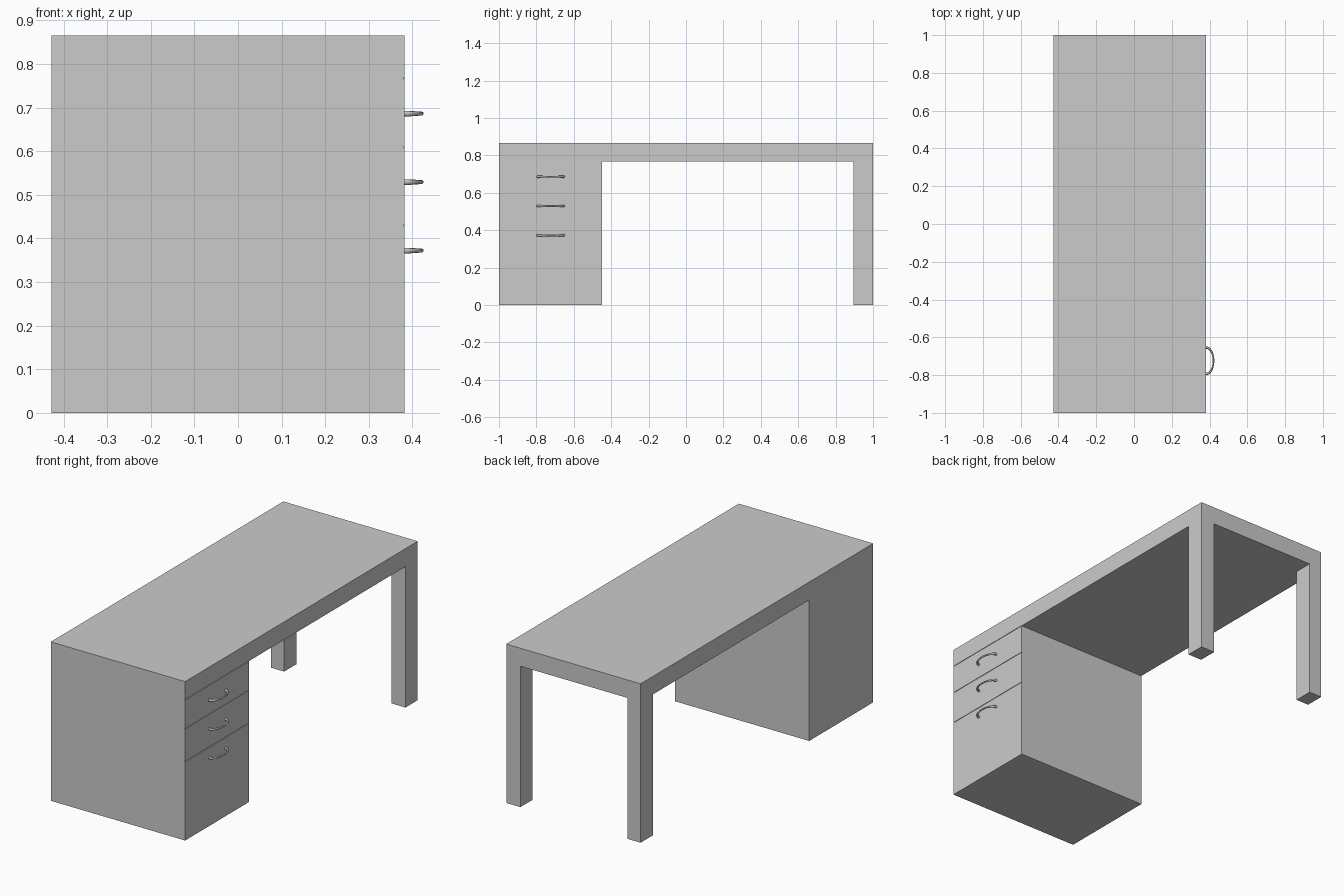
import bpy, bmesh, math

if "Cube" in bpy.data.objects:
    bpy.data.objects.remove(bpy.data.objects["Cube"])

X0, X1 = -0.427, 0.382      # back and drawer side of the desk
TOP, UNDER = 0.865, 0.767   # desktop top and underside


def link_mesh(name, bm):
    bmesh.ops.recalc_face_normals(bm, faces=bm.faces)
    me = bpy.data.meshes.new(name)
    bm.to_mesh(me)
    bm.free()
    ob = bpy.data.objects.new(name, me)
    bpy.context.collection.objects.link(ob)
    return ob


def add_box(bm, x, y, z):
    vs = bmesh.ops.create_cube(bm, size=1)["verts"]
    for v in vs:
        for i, (a, b) in enumerate((x, y, z)):
            v.co[i] = a + (v.co[i] + 0.5) * (b - a)


# Desk body: side profile (cabinet, desktop, leg end) extruded through the depth
profile = [(-1, 0), (-0.45, 0), (-0.45, UNDER), (0.895, UNDER),
           (0.895, 0), (1, 0), (1, TOP), (-1, TOP)]
bm = bmesh.new()
face = bm.faces.new([bm.verts.new((X0, y, z)) for y, z in profile])
ext = bmesh.ops.extrude_face_region(bm, geom=[face])["geom"]
bmesh.ops.translate(bm, vec=(X1 - X0, 0, 0),
                    verts=[v for v in ext if isinstance(v, bmesh.types.BMVert)])
desk = link_mesh("desk_body", bm)

# Cutter: opening between the two legs and the grooves between drawers
bm = bmesh.new()
add_box(bm, (X0 + 0.078, X1 - 0.085), (0.85, 1.1), (-0.1, UNDER))
for z in (UNDER, 0.609, 0.43):
    add_box(bm, (X1 - 0.003, X1 + 0.05), (-1.05, -0.45), (z - 0.0015, z + 0.0015))
cutter = link_mesh("desk_cutter", bm)
cutter.hide_render = True
cutter.hide_viewport = True
cutter.display_type = 'WIRE'
mod = desk.modifiers.new("openings", 'BOOLEAN')
mod.operation = 'DIFFERENCE'
mod.solver = 'EXACT'
mod.object = cutter


# Handles: bowed rods, a little thicker at the feet
def handle(name, z, n=24, sides=12):
    bm = bmesh.new()
    rings = []
    for i in range(n + 1):
        t = math.pi * i / n
        c, s = math.cos(t), math.sin(t)
        px, py = X1 + 0.039 * s, -0.724 - 0.07 * c
        nx, ny = s / 0.039, -c / 0.07
        length = math.hypot(nx, ny)
        r = 0.0045 + 0.002 * abs(c) ** 3
        ring = []
        for k in range(sides):
            a = 2 * math.pi * k / sides
            d = r * math.cos(a) / length
            ring.append(bm.verts.new((px + d * nx, py + d * ny, z + r * math.sin(a))))
        rings.append(ring)
    for a, b in zip(rings, rings[1:]):
        for k in range(sides):
            j = (k + 1) % sides
            bm.faces.new((a[k], a[j], b[j], b[k]))
    bm.faces.new(rings[0])
    bm.faces.new(rings[-1])
    ob = link_mesh(name, bm)
    bpy.ops.object.select_all(action='DESELECT')
    ob.select_set(True)
    bpy.context.view_layer.objects.active = ob
    bpy.ops.object.shade_smooth_by_angle()


for label, z in (("top", 0.686), ("middle", 0.529), ("bottom", 0.372)):
    handle(label + "_drawer_handle", z)
